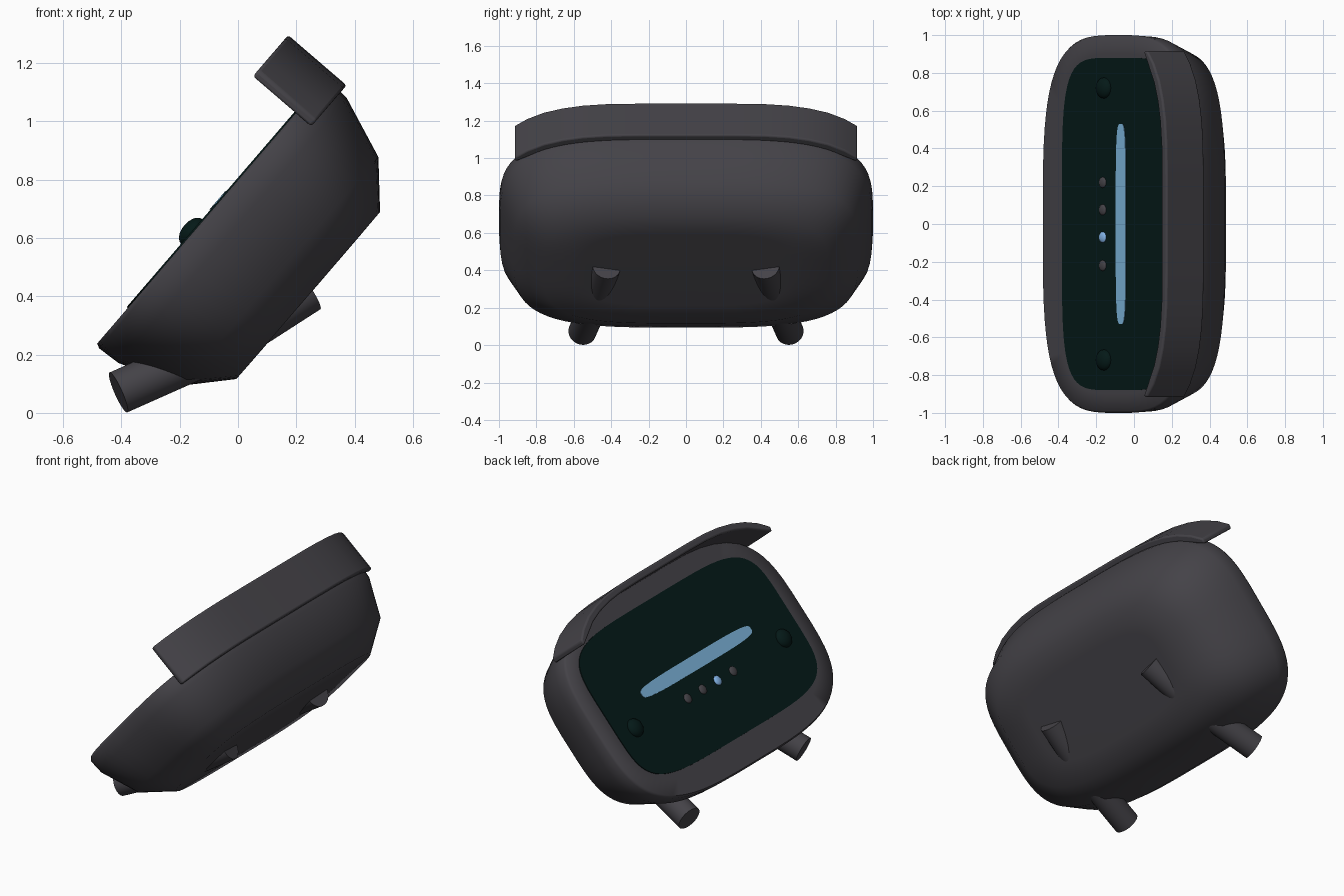
import bpy, bmesh, math
from mathutils import Matrix, Vector

cube = bpy.data.objects.get("Cube")
if cube:
    bpy.data.objects.remove(cube)

# Tilted frame: local x across the device, local y up its face, local z out of the face
UP = Vector((0.652, 0, 0.758)).normalized()
OUT = Vector((-UP.z, 0, UP.x))
TILT = Matrix((Vector((0, -1, 0)), UP, OUT)).transposed().to_4x4()
MID = 0.462
FACE = 0.521


def material(name, rgb):
    m = bpy.data.materials.new(name)
    m.use_nodes = True
    m.diffuse_color = (*rgb, 1)
    bsdf = m.node_tree.nodes["Principled BSDF"]
    bsdf.inputs["Base Color"].default_value = (*rgb, 1)
    bsdf.inputs["Roughness"].default_value = 0.6
    return m


SHELL = material("charcoal shell", (0.058, 0.055, 0.064))
GLASS = material("dark teal panel", (0.0014, 0.0098, 0.009))
LIGHT = material("blue light", (0.2, 0.45, 0.70))
LAMP = material("bright blue lamp", (0.26, 0.52, 0.92))


def finish(name, bm, mat, matrix=TILT, angle=35, bevel=0):
    bmesh.ops.recalc_face_normals(bm, faces=bm.faces)
    mesh = bpy.data.meshes.new(name)
    bm.to_mesh(mesh)
    bm.free()
    mesh.materials.append(mat)
    obj = bpy.data.objects.new(name, mesh)
    bpy.context.collection.objects.link(obj)
    obj.matrix_world = matrix
    if bevel:
        mod = obj.modifiers.new("Soft edges", "BEVEL")
        mod.width, mod.segments = bevel, 3
    bpy.ops.object.select_all(action="DESELECT")
    obj.select_set(True)
    bpy.context.view_layer.objects.active = obj
    bpy.ops.object.shade_smooth_by_angle(angle=math.radians(angle))
    return obj


def soft_power(value, power):
    return math.copysign(abs(value) ** (2 / power), value)


def soft_ring(bm, hw, hh, depth, cy=MID, power=3.6, steps=72):
    """Superellipse outline: a rectangle with bowed sides and soft corners."""
    angles = (math.tau * (i + 0.5) / steps for i in range(steps))
    return [bm.verts.new((hw * soft_power(math.cos(a), power),
                          cy + hh * soft_power(math.sin(a), power), depth)) for a in angles]


def loft(bm, rings):
    n = len(rings[0])
    for a, b in zip(rings, rings[1:]):
        for i in range(n):
            j = (i + 1) % n
            bm.faces.new((a[i], a[j], b[j], b[i]))
    bm.faces.new(rings[0])
    bm.faces.new(rings[-1])


def plate(name, hw, hh, low, high, cy, power, mat):
    bm = bmesh.new()
    loft(bm, [soft_ring(bm, hw, hh, d, cy, power) for d in (low, high)])
    finish(name, bm, mat)


def dome(name, x, y, radius, height, mat):
    bm = bmesh.new()
    bmesh.ops.create_uvsphere(bm, u_segments=20, v_segments=10, radius=1)
    place = Matrix.Translation((x, y, FACE + 0.004))
    place = place @ Matrix.Diagonal((radius, radius, height, 1))
    bmesh.ops.transform(bm, matrix=place, verts=bm.verts)
    finish(name, bm, mat, angle=60)


# Housing: soft sections from the back to the front bezel
sections = ((0.55, 0.25, 0.079), (0.76, 0.378, 0.08), (0.92, 0.517, 0.207),
            (0.995, 0.60, 0.422), (1.0, 0.605, 0.505), (0.99, 0.597, FACE),
            (0.90, 0.50, FACE))
bm = bmesh.new()
loft(bm, [soft_ring(bm, *s) for s in sections])
finish("housing", bm, SHELL, angle=60)

# Front panel, light bar, corner buttons and status lamps
plate("front_panel", 0.88, 0.457, FACE - 0.002, FACE + 0.005, 0.483, 5, GLASS)
plate("light_bar", 0.53, 0.041, FACE + 0.003, FACE + 0.008, 0.507, 4, LIGHT)
for side, x in (("right", 0.72), ("left", -0.72)):
    dome(side + "_button", x, 0.368, 0.056, 0.034, GLASS)
for i, x in enumerate((-0.22, -0.075, 0.07, 0.22)):
    dome(f"status_lamp_{i + 1}", x, 0.357, 0.029, 0.012, LAMP if i == 2 else SHELL)

# Hood: curved strip over the top edge
half = ((0.0, 1.094), (0.25, 1.094), (0.42, 1.091), (0.55, 1.08), (0.66, 1.06),
        (0.76, 1.03), (0.85, 0.985), (0.917, 0.935))
outer = [(-x, y) for x, y in half[:0:-1]] + list(half)
inner = [(x * 0.985, y - 0.042) for x, y in outer]
inner[0], inner[-1] = (-0.912, 0.905), (0.912, 0.905)
bm = bmesh.new()
rows = [[bm.verts.new((x, y, d)) for x, y in path]
        for path, d in ((outer, 0.45), (outer, 0.714), (inner, 0.714), (inner, 0.45))]
for k in range(4):
    a, b = rows[k], rows[(k + 1) % 4]
    for i in range(len(a) - 1):
        bm.faces.new((a[i], a[i + 1], b[i + 1], b[i]))
for end in (0, -1):
    bm.faces.new([row[end] for row in rows])
finish("hood", bm, SHELL, angle=40, bevel=0.01)


def rod(name, tip, root):
    axis = tip - root
    bm = bmesh.new()
    bmesh.ops.create_cone(bm, cap_ends=True, segments=32, radius1=0.075,
                          radius2=0.075, depth=axis.length)
    turn = axis.to_track_quat("Z", "Y").to_matrix().to_4x4()
    finish(name, bm, SHELL, Matrix.Translation((tip + root) / 2) @ turn)


# Stand: feet at the bottom and stubs at the back, meeting inside the housing
for side, s in (("left", 1), ("right", -1)):
    joint = Vector((-0.05, s * 0.485, 0.23))
    rod(side + "_foot", Vector((-0.41, s * 0.555, 0.07)), joint)
    rod(side + "_back_stub", Vector((0.242, s * 0.425, 0.418)), joint)
